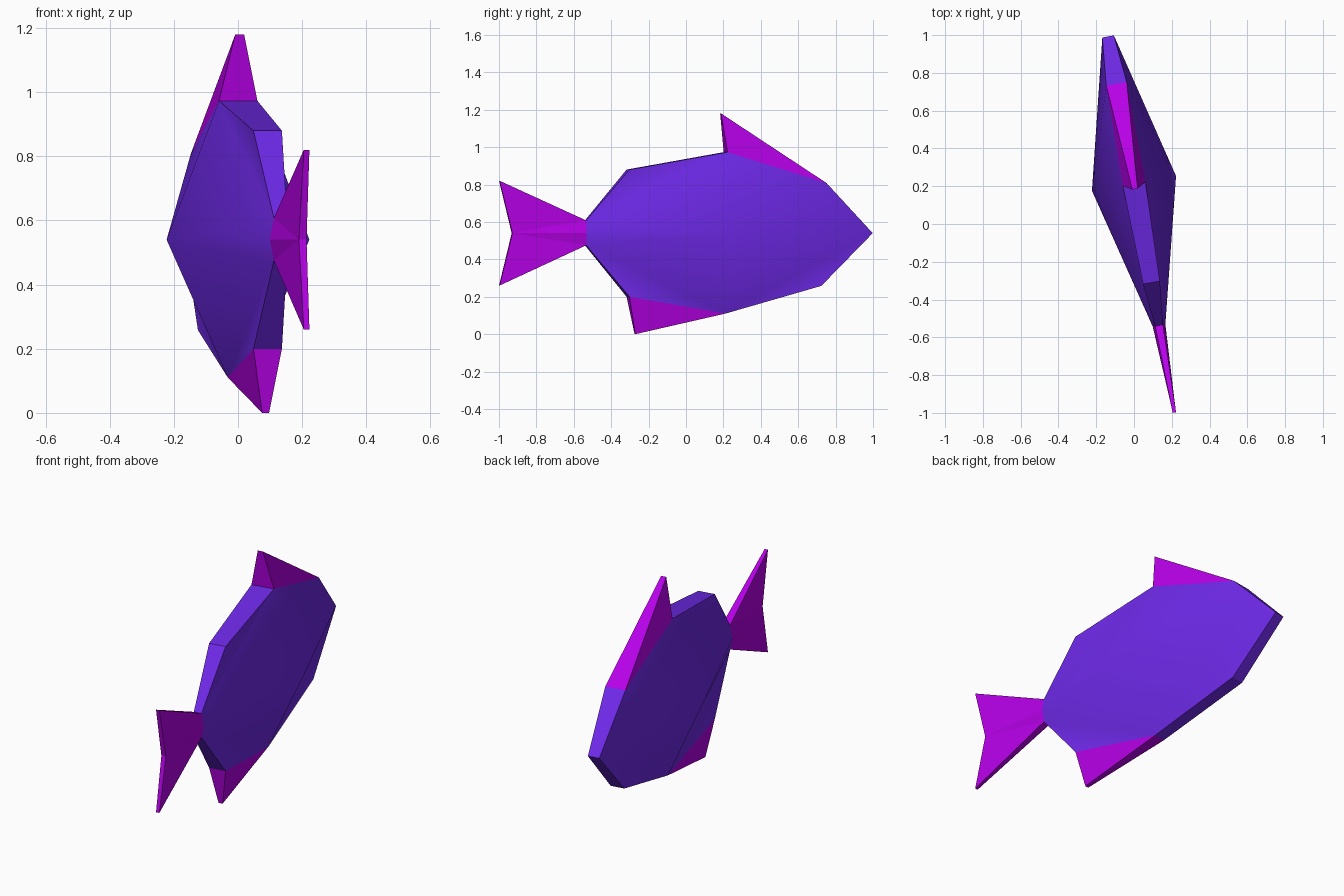
import bpy, bmesh, math
from mathutils import Matrix

if "Cube" in bpy.data.objects:
    bpy.data.objects.remove(bpy.data.objects["Cube"])

TURN = math.radians(10)          # fish is yawed slightly
CENTRE_Y = 0.215
PLACE = Matrix.Translation((0, CENTRE_Y, 0)) @ Matrix.Rotation(TURN, 4, 'Z')


def material(name, colour):
    m = bpy.data.materials.new(name)
    m.diffuse_color = (*colour, 1)
    m.use_nodes = True
    m.node_tree.nodes["Principled BSDF"].inputs["Base Color"].default_value = m.diffuse_color
    return m


def plate(name, profile, mat, dome=None, folded=(), open_edges=()):
    """Mirrored plate from (y, z, half width) points.
    dome = peak of each side; folded = rim corners that no crease links to the peak."""
    bm = bmesh.new()
    rims = []
    for s in (-1, 1):
        def vert(p):
            return bm.verts.new((s * p[2], (p[0] - CENTRE_Y) / math.cos(TURN), p[1]))
        rim = [vert(p) for p in profile]
        rims.append(rim)
        n = len(rim)
        if dome:
            peak = vert(dome)
            for i in folded:
                bm.faces.new((rim[i - 1], rim[i], rim[(i + 1) % n])).smooth = True
            ring = [v for i, v in enumerate(rim) if i not in folded]
            for i, v in enumerate(ring):
                bm.faces.new((v, ring[(i + 1) % len(ring)], peak)).smooth = True
        else:
            for i in range(1, n - 1):
                bm.faces.new((rim[0], rim[i], rim[i + 1]))
    a, b = rims
    for i in range(len(a)):
        if i not in open_edges:
            j = (i + 1) % len(a)
            bm.faces.new((a[i], a[j], b[j], b[i]))
    bmesh.ops.recalc_face_normals(bm, faces=bm.faces)
    bm.transform(PLACE)
    mesh = bpy.data.meshes.new(name)
    bm.to_mesh(mesh)
    bm.free()
    mesh.materials.append(mat)
    ob = bpy.data.objects.new(name, mesh)
    bpy.context.collection.objects.link(ob)
    return ob


violet = material("violet", (0.155, 0.022, 0.8))
magenta = material("magenta", (0.47, 0.0, 0.8))

# Outline points shared between body and fins
top_front, top_mid = (0.742, 0.808, 0.055), (0.212, 0.973, 0.061)
low_mid, low_back = (0.205, 0.11, 0.034), (-0.31, 0.20, 0.045)
tail_top, tail_mid, tail_low = (-0.537, 0.608, 0.021), (-0.537, 0.54, 0.034), (-0.537, 0.475, 0.021)

# Body
plate("body", [(0.993, 0.54, 0.031), top_front, top_mid, (-0.31, 0.88, 0.045),
               tail_top, tail_mid, tail_low, low_back, low_mid, (0.717, 0.258, 0.037)],
      violet, dome=(CENTRE_Y, 0.54, 0.226), folded=(3, 7, 9))

# Fins
plate("dorsal_fin", [top_front, top_mid, (0.185, 1.18, 0.014)], magenta, open_edges=(0,))
plate("belly_fin", [low_mid, low_back, (-0.273, 0.0, 0.011)], magenta, open_edges=(0,))

# Tail fin
plate("tail_fin", [(-0.93, 0.54, 0.012), (-0.998, 0.26, 0.009), tail_low, tail_mid,
                   tail_top, (-0.998, 0.82, 0.009)], magenta, open_edges=(2, 3))
